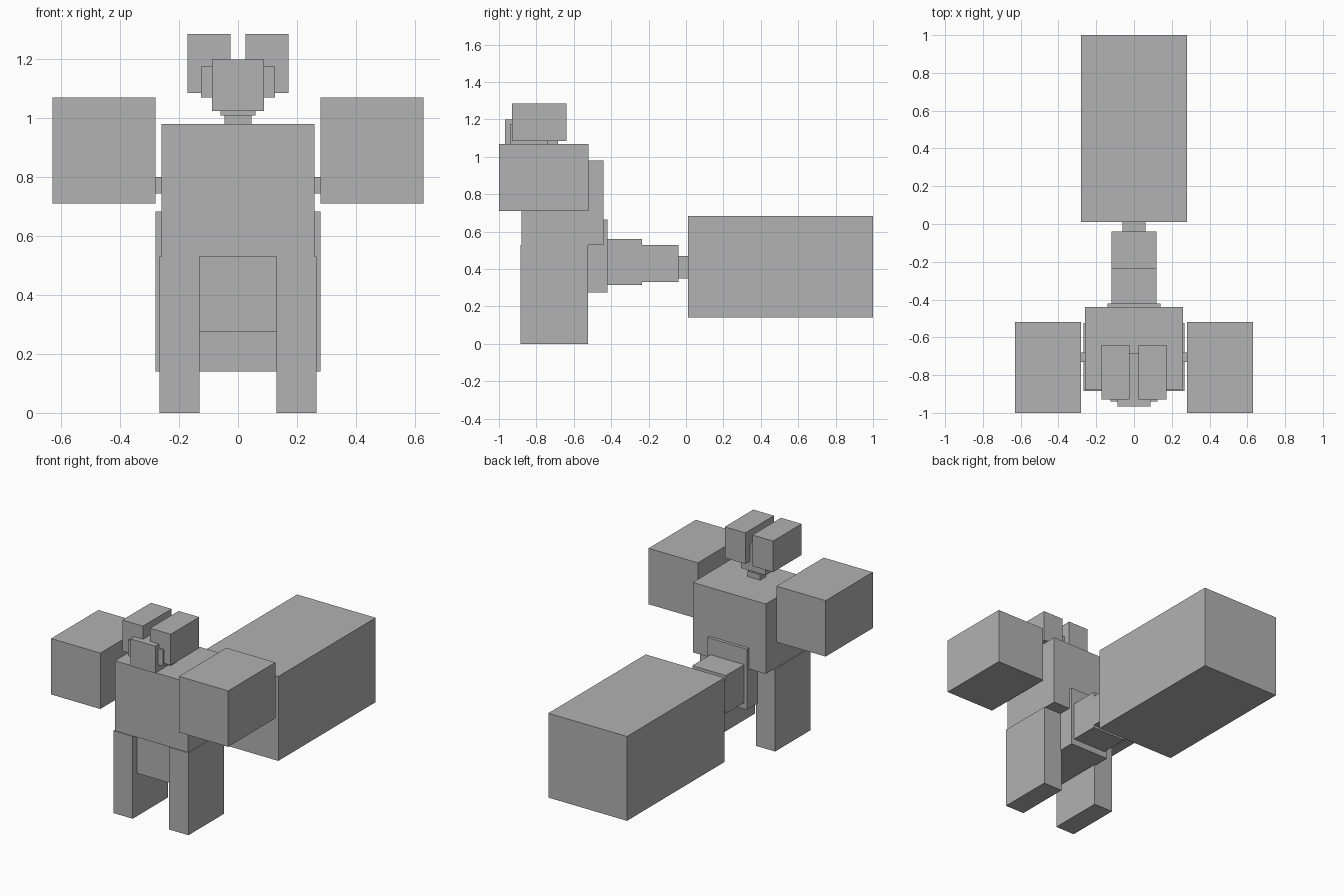
import bpy
import bmesh
from mathutils import Vector

default = bpy.data.objects.get("Cube")
if default:
    bpy.data.objects.remove(default, do_unlink=True)

GREY = (0.445, 0.445, 0.445, 1.0)
grey = bpy.data.materials.new("plain grey")
grey.use_nodes = True
grey.diffuse_color = GREY
grey.node_tree.nodes["Principled BSDF"].inputs["Base Color"].default_value = GREY


def block(name, x, y, z):
    """Flat-faced box spanning the given (low, high) ranges."""
    low, high = (Vector(c) for c in zip(x, y, z))
    bm = bmesh.new()
    bmesh.ops.create_cube(bm, size=1)
    for v in bm.verts:
        v.co = Vector(h if c > 0 else l for c, l, h in zip(v.co, low, high))
    mesh = bpy.data.meshes.new(name)
    bm.to_mesh(mesh)
    bm.free()
    mesh.materials.append(grey)
    bpy.context.collection.objects.link(bpy.data.objects.new(name, mesh))


def centred(name, half_width, y, z):
    block(name, (-half_width, half_width), y, z)


def pair(name, x, y, z):
    block("left_" + name, x, y, z)
    block("right_" + name, (-x[1], -x[0]), y, z)


# Body and hips
centred("torso", 0.26, (-0.88, -0.44), (0.53, 0.98))
centred("hips", 0.14, (-0.84, -0.42), (0.275, 0.665))

# Legs and arms
pair("leg", (0.13, 0.267), (-0.885, -0.525), (0, 0.53))
pair("shoulder_joint", (0.25, 0.29), (-0.73, -0.68), (0.745, 0.80))
pair("fist", (0.28, 0.63), (-1.0, -0.52), (0.71, 1.07))

# Neck, head and ears
centred("neck", 0.045, (-0.75, -0.69), (0.97, 1.015))
centred("chin", 0.06, (-0.93, -0.71), (1.01, 1.03))
centred("head", 0.088, (-0.967, -0.685), (1.025, 1.2))
centred("cheeks", 0.125, (-0.94, -0.74), (1.07, 1.175))
pair("ear", (0.025, 0.172), (-0.93, -0.64), (1.085, 1.285))

# Tail, stepping out to the large end block
centred("tail_base", 0.12, (-0.43, -0.235), (0.315, 0.56))
centred("tail_middle", 0.12, (-0.24, -0.04), (0.33, 0.53))
centred("tail_joint", 0.06, (-0.05, 0.02), (0.35, 0.47))
centred("tail_block", 0.28, (0.01, 1.0), (0.14, 0.683))
